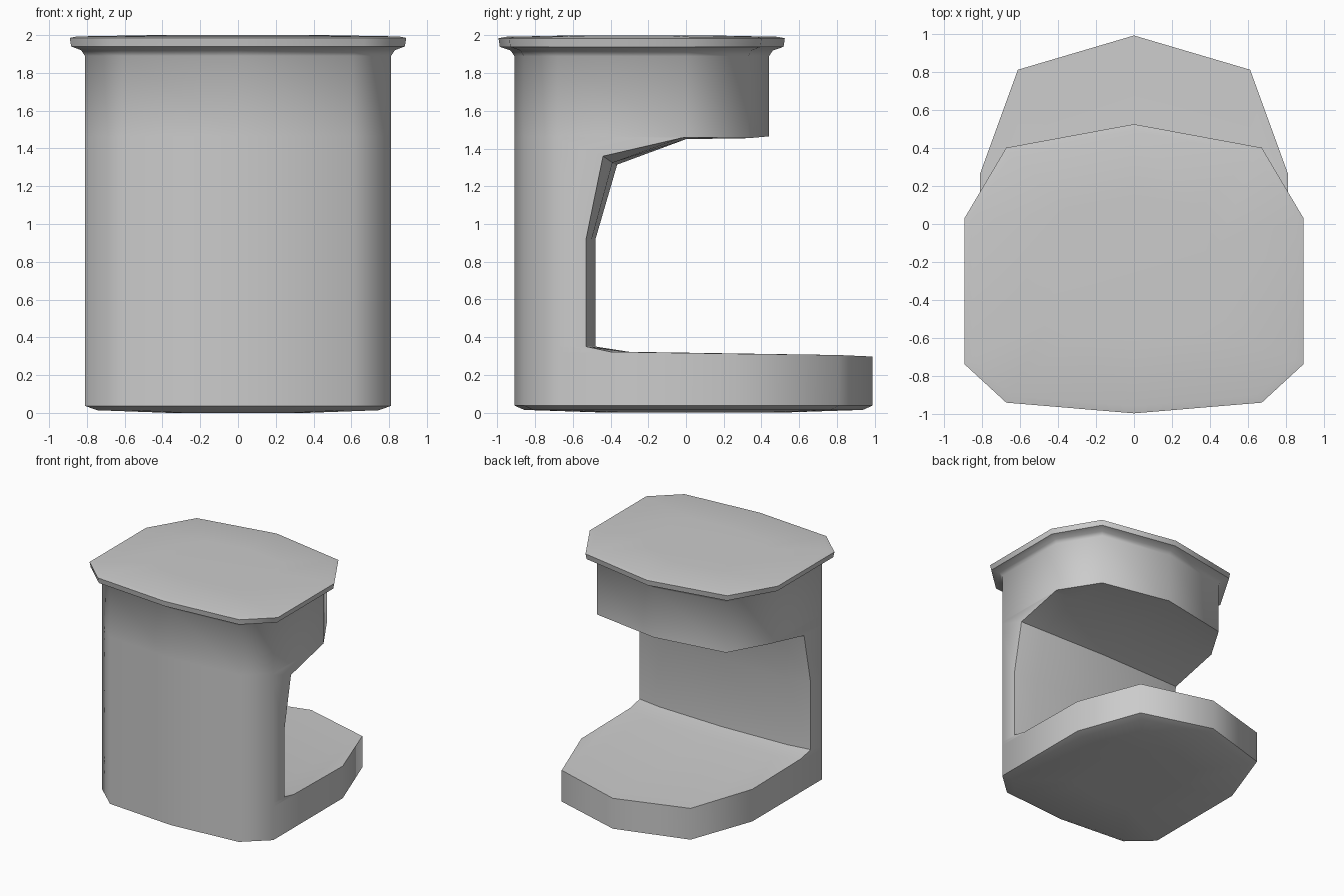
import bpy, bmesh

if "Cube" in bpy.data.objects:
    bpy.data.objects.remove(bpy.data.objects["Cube"])

W, M = 0.81, 0.61          # half width at the sides, half width at the chamfers
BACK = [(W, -0.68), (M, -0.86), (0, -0.91)]
BASE = (0.99, 0.81, 0.26)  # front y at centre, chamfer, side
HEAD = (0.44, 0.33, 0.0)
COLUMN = (-0.48, -0.50, -0.53)


def ring(front, zf, zb, sx=1.0, sy=1.0, yc=-0.235):
    """Ten-sided mirrored outline: three front points, three back points."""
    if not isinstance(zf, tuple):
        zf = (zf,) * 3
    half = [(x, y, z) for x, y, z in zip((0, M, W), front, zf)]
    half += [(x, y, zb) for x, y in BACK]
    pts = half + [(-x, y, z) for x, y, z in half[-2:0:-1]]
    return [(x * sx, yc + (y - yc) * sy, z) for x, y, z in pts]


rings = [
    # foot
    ring(BASE, 0.0, 0.0, 0.45, 0.5, 0.04),
    ring(BASE, 0.014, 0.014, 0.92, 0.945, 0.04),
    ring(BASE, 0.037, 0.037),
    ring(BASE, (0.297, 0.305, 0.312), 0.30),
    # column
    ring((-0.30, -0.32, -0.40), 0.322, 0.32),
    ring(COLUMN, 0.35, 0.35),
    ring(COLUMN, 0.92, 0.92),
    ring((-0.365, -0.39, -0.44), (1.315, 1.325, 1.36), 1.36),
    # head
    ring((0.0, 0.0, -0.03), (1.45, 1.45, 1.455), 1.45),
    ring(HEAD, (1.465, 1.455, 1.46), 1.465),
    ring(HEAD, 1.89, 1.89),
    # rim and lid
    ring(HEAD, 1.92, 1.92, 1.025, 1.03),
    ring(HEAD, 1.94, 1.94, 1.09, 1.115),
    ring(HEAD, 1.985, 1.985, 1.1, 1.125),
    ring(HEAD, 1.993, 1.993, 1.05, 1.07),
    ring(HEAD, 2.0, 2.0, 0.55, 0.55),
]

# loft the rings into one closed body
bm = bmesh.new()
loops = [[bm.verts.new(p) for p in r] for r in rings]
for a, b in zip(loops, loops[1:]):
    for i in range(len(a)):
        j = (i + 1) % len(a)
        bm.faces.new((a[i], a[j], b[j], b[i]))
bm.faces.new(loops[0][::-1])
bm.faces.new(loops[-1])
bmesh.ops.recalc_face_normals(bm, faces=bm.faces)
mesh = bpy.data.meshes.new("dispenser_body")
bm.to_mesh(mesh)
bm.free()
body = bpy.data.objects.new("dispenser_body", mesh)
bpy.context.collection.objects.link(body)
bpy.context.view_layer.objects.active = body
body.select_set(True)
bpy.ops.object.shade_smooth_by_angle(angle=0.95)
